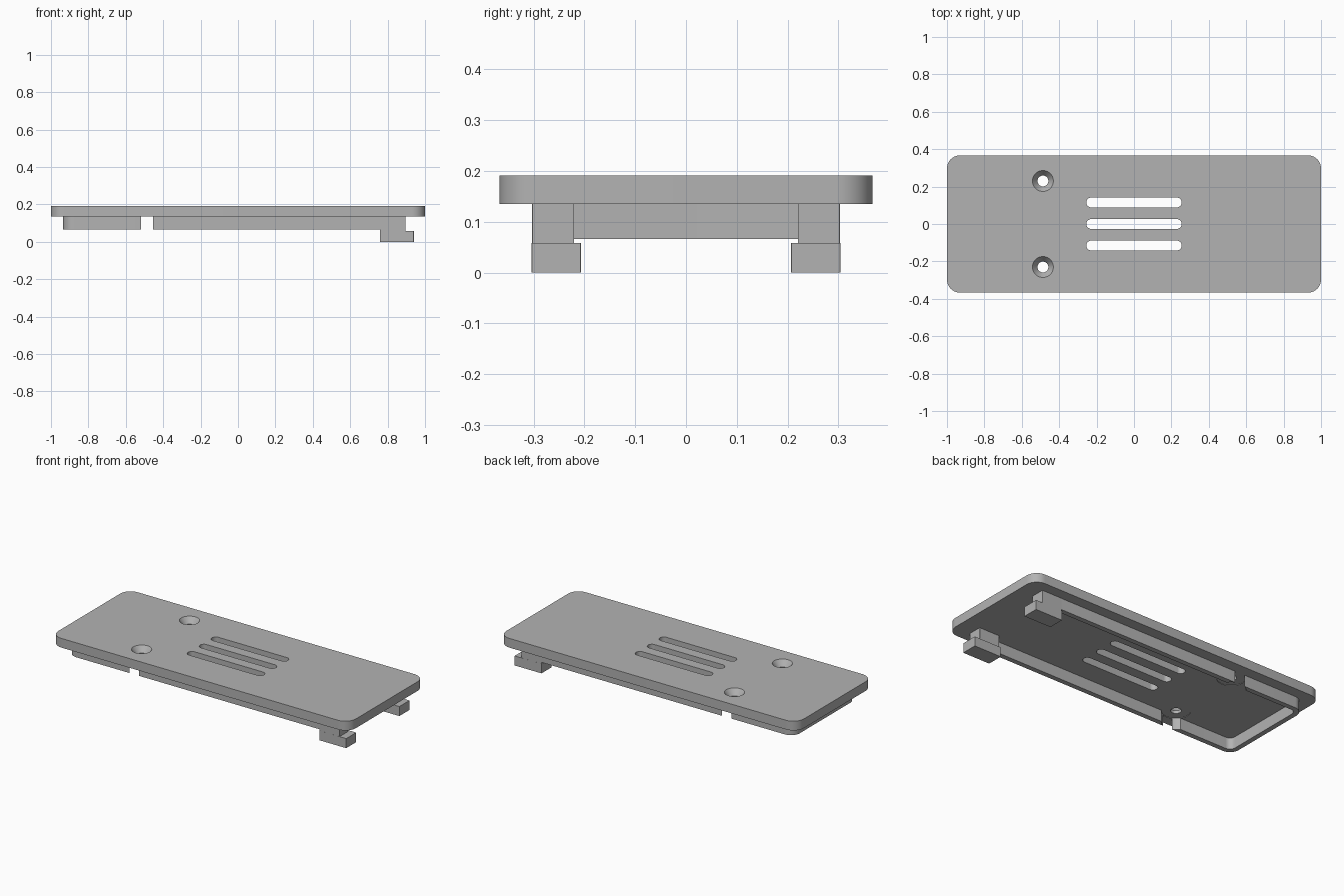
import bpy, bmesh
from math import sin, cos, pi

cube = bpy.data.objects.get("Cube")
if cube:
    bpy.data.objects.remove(cube)

grey = bpy.data.materials.new("matte grey")
grey.use_nodes = True
colour = (0.45, 0.45, 0.45, 1)
grey.diffuse_color = colour
grey.node_tree.nodes["Principled BSDF"].inputs["Base Color"].default_value = colour


def loft(name, rings):
    """Closed solid through matching rings of points."""
    bm = bmesh.new()
    loops = [[bm.verts.new(p) for p in ring] for ring in rings]
    bm.faces.new(loops[0][::-1])
    bm.faces.new(loops[-1])
    n = len(loops[0])
    for low, high in zip(loops, loops[1:]):
        for i in range(n):
            j = (i + 1) % n
            bm.faces.new((low[i], low[j], high[j], high[i]))
    bmesh.ops.recalc_face_normals(bm, faces=bm.faces)
    mesh = bpy.data.meshes.new(name)
    bm.to_mesh(mesh)
    bm.free()
    mesh.materials.append(grey)
    obj = bpy.data.objects.new(name, mesh)
    bpy.context.collection.objects.link(obj)
    return obj


def slab(name, x, y, z, r, steps=10):
    """Upright block with rounded vertical corners."""
    corners = [(x[1] - r, y[1] - r), (x[0] + r, y[1] - r),
               (x[0] + r, y[0] + r), (x[1] - r, y[0] + r)]
    outline = [(cx + r * cos((q + k / steps) * pi / 2), cy + r * sin((q + k / steps) * pi / 2))
               for q, (cx, cy) in enumerate(corners) for k in range(steps + 1)]
    return loft(name, [[(px, py, h) for px, py in outline] for h in z])


def turned(name, cx, cy, profile, n=40):
    """Round solid from (radius, height) pairs."""
    return loft(name, [[(cx + r * cos(2 * pi * i / n), cy + r * sin(2 * pi * i / n), z)
                        for i in range(n)] for r, z in profile])


def cut(obj, cutters):
    for c in cutters:
        c.hide_render = True
        mod = obj.modifiers.new("cut", "BOOLEAN")
        mod.operation = "DIFFERENCE"
        mod.solver = "EXACT"
        mod.object = c
    mesh = bpy.data.meshes.new_from_object(
        obj.evaluated_get(bpy.context.evaluated_depsgraph_get()))
    obj.modifiers.clear()
    obj.data = mesh
    for c in cutters:
        bpy.data.objects.remove(c)


TOP, UNDER, WALL = 0.191, 0.135, 0.066
SCREW_X, SCREW_Y = -0.487, 0.23

# Cover plate with three vent slots and two countersunk screw holes
plate = slab("cover_plate", (-1, 1), (-0.367, 0.367), (UNDER, TOP), 0.07)
cutters = [slab("slot_cutter", (-0.255, 0.255), (y - 0.026, y + 0.026), (0, 0.3), 0.0255)
           for y in (-0.115, 0, 0.115)]
for side in (-1, 1):
    cutters.append(turned("screw_cutter", SCREW_X, side * SCREW_Y,
                          [(0.029, 0.1), (0.029, 0.155), (0.056, TOP), (0.056, 0.25)]))
    cutters.append(turned("screw_relief_cutter", SCREW_X, side * SCREW_Y,
                          [(0.079, 0.05), (0.079, UNDER + 0.003)]))
cut(plate, cutters)

# U-shaped locating wall underneath, relieved around the screws
wall = slab("locating_wall", (-0.935, 0.85), (-0.302, 0.302), (WALL, UNDER + 0.004), 0.06)
cutters = [slab("inside_cutter", (-0.905, 1.2), (-0.272, 0.272), (0, 0.3), 0.035)]
cutters += [turned("relief_cutter", SCREW_X, side * SCREW_Y, [(0.079, 0), (0.079, 0.3)])
            for side in (-1, 1)]
cut(wall, cutters)

# Pair of hooked clips at the open end
for side, label in ((-1, "front"), (1, "back")):
    def span(a, b):
        return sorted((side * a, side * b))
    slab(label + "_clip_post", (0.76, 0.895), span(0.22, 0.303), (0.03, UNDER + 0.004), 0.0005, 1)
    slab(label + "_clip_foot", (0.759, 0.94), span(0.207, 0.3035), (0, 0.058), 0.0005, 1)

# Smooth the round corners and keep the edges crisp
bpy.ops.object.select_all(action="DESELECT")
for obj in (plate, wall):
    obj.select_set(True)
bpy.context.view_layer.objects.active = plate
bpy.ops.object.shade_smooth_by_angle(angle=pi / 6)
